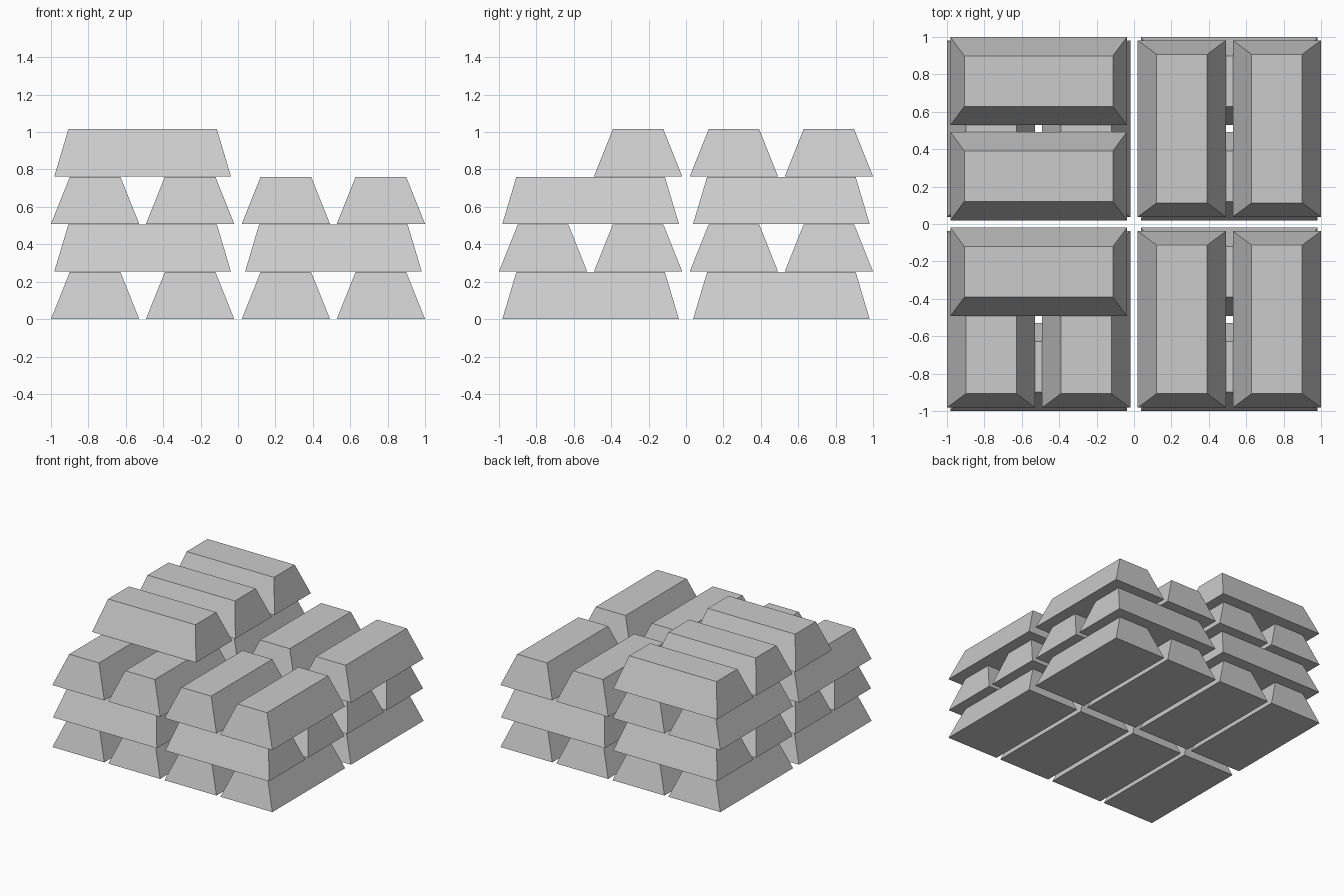
import bpy, bmesh

if "Cube" in bpy.data.objects:
    bpy.data.objects.remove(bpy.data.objects["Cube"])

LONG, SHORT = 0.472, 0.236            # half sizes of the bar base
TOP_LONG, TOP_SHORT = 0.397, 0.135    # half sizes of the bar top
HEIGHT, PITCH = 0.252, 0.2545         # bar height, layer spacing
PAIR = (-0.51, 0.51)                  # positions along the bar length
ROW = (-0.764, -0.256, 0.256, 0.764)  # positions across the bars


def ingot(name, x, y, z, along_x):
    """Tapered bar: wide base, narrow flat top."""
    base, top = (LONG, SHORT), (TOP_LONG, TOP_SHORT)
    if not along_x:
        base, top = base[::-1], top[::-1]
    bm = bmesh.new()
    bmesh.ops.create_cube(bm, size=2)
    for v in bm.verts:
        half = top if v.co.z > 0 else base
        v.co = (v.co.x * half[0], v.co.y * half[1], HEIGHT if v.co.z > 0 else 0)
    mesh = bpy.data.meshes.new(name)
    bm.to_mesh(mesh)
    bm.free()
    obj = bpy.data.objects.new(name, mesh)
    obj.location = (x, y, z)
    bpy.context.collection.objects.link(obj)


# Crossed layers: even ones run along y, odd ones along x
for layer in range(4):
    along_x = layer % 2 == 1
    for p in PAIR:
        for i, r in enumerate(ROW):
            # Top layer: only three bars, on the left, none at the front
            if layer == 3 and (p > 0 or i == 0):
                continue
            x, y = (p, r) if along_x else (r, p)
            side = "a" if p < 0 else "b"
            ingot(f"ingot_layer{layer + 1}_{side}{i + 1}", x, y, layer * PITCH, along_x)
